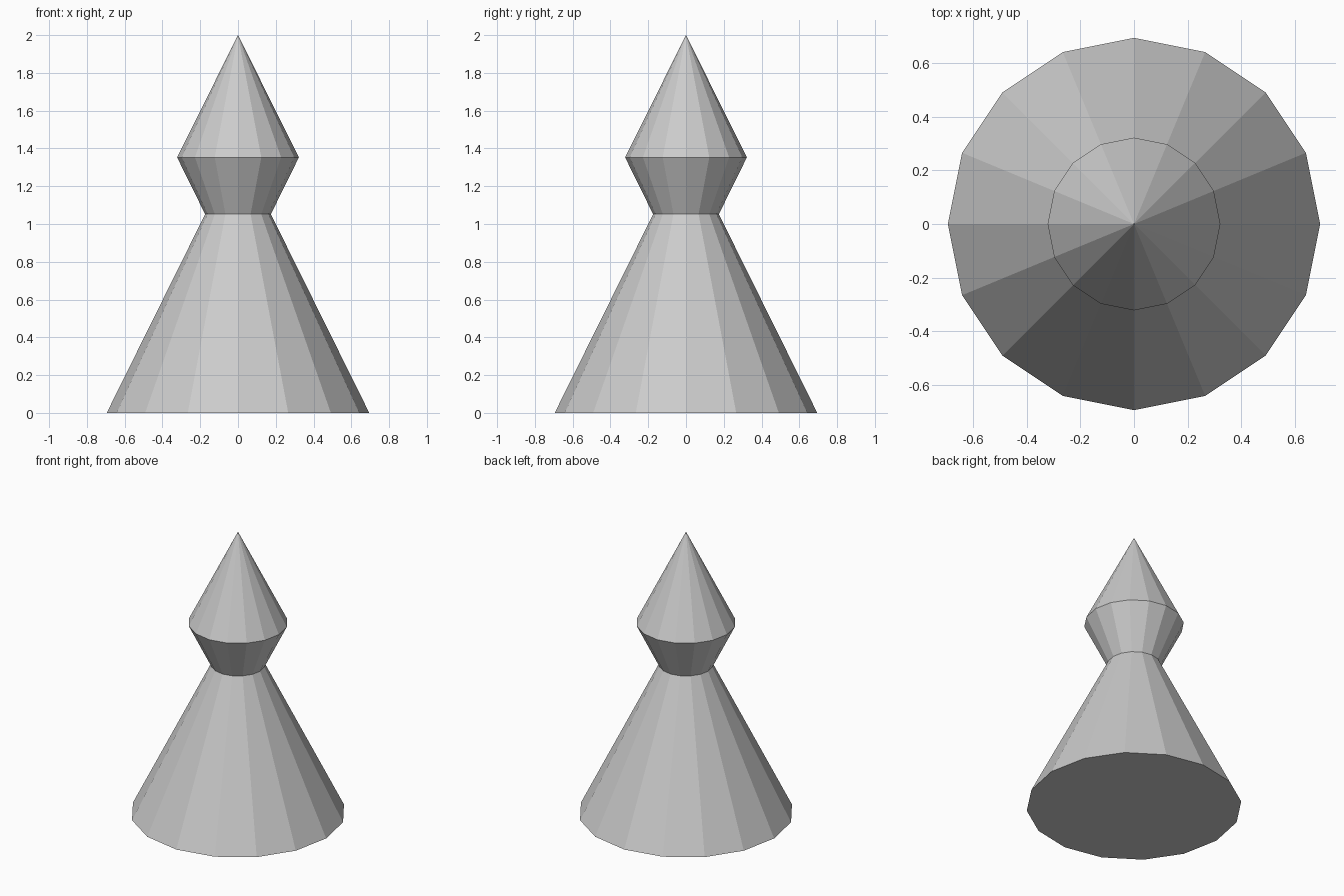
import bpy, bmesh
from math import cos, sin, tau

if "Cube" in bpy.data.objects:
    bpy.data.objects.remove(bpy.data.objects["Cube"])

SIDES = 16


def lathe(name, profile, cap_bottom=False):
    """Turn (radius, z) points around the z axis into a flat-shaded object."""
    bm = bmesh.new()
    rings = []
    for r, z in profile:
        if r == 0:
            rings.append([bm.verts.new((0, 0, z))] * SIDES)
        else:
            rings.append([bm.verts.new((r * cos(tau * i / SIDES), r * sin(tau * i / SIDES), z))
                          for i in range(SIDES)])
    for low, high in zip(rings, rings[1:]):
        for i in range(SIDES):
            j = (i + 1) % SIDES
            corners = [low[i], low[j], high[j], high[i]]
            bm.faces.new(list(dict.fromkeys(corners)))
    if cap_bottom:
        bm.faces.new(rings[0][::-1])
    mesh = bpy.data.meshes.new(name)
    bm.to_mesh(mesh)
    bm.free()
    obj = bpy.data.objects.new(name, mesh)
    bpy.context.collection.objects.link(obj)
    return obj


NECK = (0.174, 1.052)

# Flared body with a closed base
lathe("body", [(0.695, 0), NECK], cap_bottom=True)

# Double-cone head rising from the neck to a point
lathe("head", [NECK, (0.3225, 1.353), (0, 2)])
